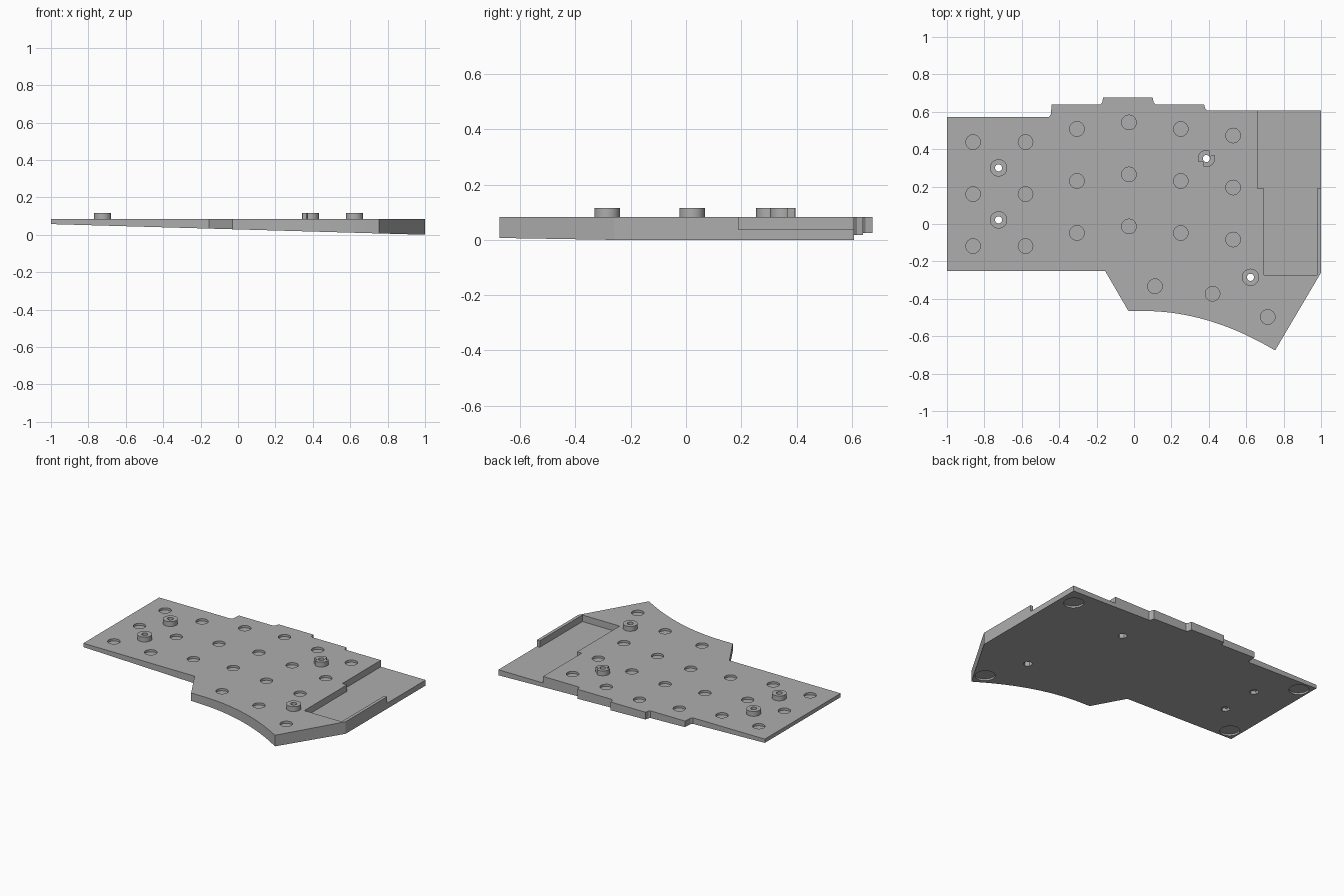
import bpy, bmesh, math
from mathutils import Matrix

if "Cube" in bpy.data.objects:
    bpy.data.objects.remove(bpy.data.objects["Cube"])

TOP, RISE = 0.083, 0.0285          # deck height, underside slope along x

grey = bpy.data.materials.new("plain grey")
grey.use_nodes = True
grey.diffuse_color = (0.42, 0.42, 0.42, 1)
grey.node_tree.nodes["Principled BSDF"].inputs["Base Color"].default_value = grey.diffuse_color


def underside(x):
    return RISE * (1 - x)


def make(name, bm):
    bmesh.ops.recalc_face_normals(bm, faces=bm.faces[:])
    mesh = bpy.data.meshes.new(name)
    bm.to_mesh(mesh)
    bm.free()
    mesh.materials.append(grey)
    ob = bpy.data.objects.new(name, mesh)
    bpy.context.collection.objects.link(ob)
    return ob


def add_cyl(bm, x, y, z0, z1, r, sides=32, tilt=0):
    m = Matrix.Translation((x, y, (z0 + z1) / 2)) @ Matrix.Rotation(tilt, 4, 'Y')
    bmesh.ops.create_cone(bm, cap_ends=True, segments=sides, radius1=r, radius2=r,
                          depth=z1 - z0, matrix=m)


def add_box(bm, x0, x1, y0, y1, z0, z1, turn=0):
    m = (Matrix.Translation(((x0 + x1) / 2, (y0 + y1) / 2, (z0 + z1) / 2))
         @ Matrix.Rotation(turn, 4, 'Z') @ Matrix.Diagonal((x1 - x0, y1 - y0, z1 - z0, 1)))
    bmesh.ops.create_cube(bm, size=1, matrix=m)


def cut(ob, bm):
    """Subtract the bmesh from the object and discard the cutter."""
    cutter = make("cutter", bm)
    cutter.hide_render = True
    mod = ob.modifiers.new("cut", 'BOOLEAN')
    mod.operation, mod.solver, mod.object = 'DIFFERENCE', 'EXACT', cutter
    bpy.context.view_layer.objects.active = ob
    bpy.ops.object.modifier_apply(modifier=mod.name)
    bpy.data.objects.remove(cutter)


# Outline of the plate, with a curved front edge and a stepped back edge
curve = [(x, -0.465 - 0.426 * max(0, x - 0.05) ** 2)
         for x in [-0.03 + 0.765 * i / 20 for i in range(21)]]
outline = [(-1, -0.25), (-0.155, -0.25)] + curve + [
    (0.755, -0.675), (1, -0.26), (1, 0.608), (0.39, 0.608), (0.38, 0.618), (0.375, 0.64),
    (0.115, 0.64), (0.105, 0.65), (0.1, 0.675), (-0.165, 0.675), (-0.17, 0.65), (-0.18, 0.64),
    (-0.44, 0.64), (-0.445, 0.585), (-0.455, 0.573), (-1, 0.573)]

bm = bmesh.new()
low = [bm.verts.new((x, y, underside(x))) for x, y in outline]
high = [bm.verts.new((x, y, TOP)) for x, y in outline]
bm.faces.new(low[::-1])
bm.faces.new(high)
for i in range(len(low)):
    j = (i + 1) % len(low)
    bm.faces.new((low[i], low[j], high[j], high[i]))
plate = make("base_plate", bm)

# Tray at the side, open at the back
for x0, x1, y0, y1 in [(0.66, 1.1, 0.19, 0.7), (0.695, 0.978, -0.273, 0.2)]:
    bm = bmesh.new()
    add_box(bm, x0, x1, y0, y1, 0.038, 0.2)
    cut(plate, bm)

# Shallow round dimples in the top: columns of three plus a thumb row
columns = [(-0.86, 0.16), (-0.58, 0.16), (-0.305, 0.23), (-0.027, 0.265),
           (0.25, 0.23), (0.53, 0.195)]
dimples = [(x, y + s * 0.278) for x, y in columns for s in (-1, 0, 1)]
dimples += [(0.112, -0.333), (0.42, -0.373), (0.715, -0.497)]
bm = bmesh.new()
for x, y in dimples:
    add_cyl(bm, x, y, TOP - 0.015, TOP + 0.05, 0.039)
cut(plate, bm)

# Recesses for the feet, square to the sloping underside
bm = bmesh.new()
for x, y in [(0.9, 0.49), (-0.925, 0.495), (-0.925, -0.175), (0.735, -0.565)]:
    z = underside(x)
    add_cyl(bm, x, y, z - 0.05, z + 0.012, 0.063, 40, math.atan(RISE))
cut(plate, bm)

# Standoffs with screw holes and hexagonal nut pockets
posts = [(-0.724, 0.3), (-0.724, 0.022), (0.623, -0.285), (0.387, 0.35)]
bm = bmesh.new()
for x, y in posts:
    add_cyl(bm, x, y, -0.1, TOP - 0.012, 0.03, 6)
cut(plate, bm)
bm = bmesh.new()
for x, y in posts:
    add_cyl(bm, x, y, -0.1, 0.2, 0.019, 24)
cut(plate, bm)

for n, (x, y) in enumerate(posts):
    bm = bmesh.new()
    add_cyl(bm, x, y, TOP, 0.116, 0.046, 40)
    post = make(f"standoff_{n + 1}", bm)
    bm = bmesh.new()
    add_cyl(bm, x, y, 0, 0.2, 0.019, 24)
    cut(post, bm)
    if n == 3:                     # notched standoff
        for sx, sy in [(-1, -1), (1, 1)]:
            bm = bmesh.new()
            cx, cy = x + sx * 0.034, y + sy * 0.034
            add_box(bm, cx - 0.017, cx + 0.017, cy - 0.017, cy + 0.017, 0, 0.2, math.radians(10))
            cut(post, bm)

# Smooth the round walls, keep the edges sharp
bpy.ops.object.select_all(action='DESELECT')
for ob in bpy.context.collection.objects:
    if ob.name == "base_plate" or ob.name.startswith("standoff"):
        ob.select_set(True)
bpy.context.view_layer.objects.active = plate
bpy.ops.object.shade_smooth_by_angle(angle=math.radians(25))
